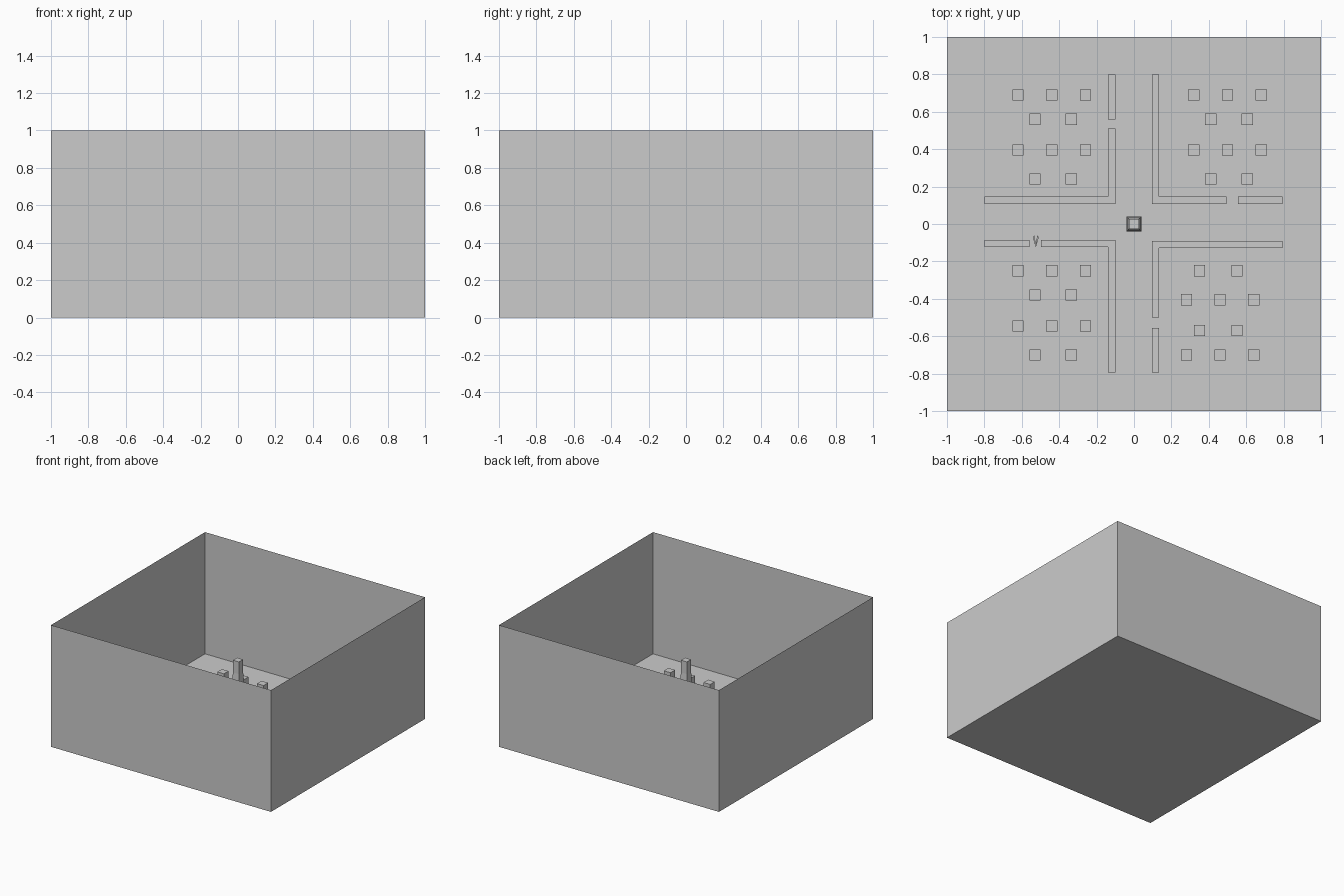
import bpy

if "Cube" in bpy.data.objects:
    bpy.data.objects.remove(bpy.data.objects["Cube"])


def mesh(name, verts, faces):
    me = bpy.data.meshes.new(name)
    me.from_pydata(verts, [], faces)
    ob = bpy.data.objects.new(name, me)
    bpy.context.collection.objects.link(ob)
    return ob


def prism(name, outline, z0, z1):
    n = len(outline)
    verts = [(x, y, z) for z in (z0, z1) for x, y in outline]
    faces = [(i, (i + 1) % n, (i + 1) % n + n, i + n) for i in range(n)]
    return mesh(name, verts, faces + [tuple(range(n))[::-1], tuple(range(n, 2 * n))])


def block(name, x0, x1, y0, y1, h):
    return prism(name, [(x0, y0), (x1, y0), (x1, y1), (x0, y1)], 0, h)


def square_loft(name, rings):
    # stacked square sections: (half width, height)
    verts = [(sx * r, sy * r, z) for r, z in rings
             for sx, sy in ((-1, -1), (1, -1), (1, 1), (-1, 1))]
    faces = [(4*k + i, 4*k + (i+1) % 4, 4*k + 4 + (i+1) % 4, 4*k + 4 + i)
             for k in range(len(rings) - 1) for i in range(4)]
    m = len(verts)
    return mesh(name, verts, faces + [(3, 2, 1, 0), (m-4, m-3, m-2, m-1)])


# Open-topped enclosure: floor and four thin walls
c = [(-1, -1), (1, -1), (1, 1), (-1, 1)]
mesh("enclosure", [(x, y, z) for z in (0, 1) for x, y in c],
     [(3, 2, 1, 0)] + [(i, (i+1) % 4, (i+1) % 4 + 4, i + 4) for i in range(4)])

# Low L-shaped borders around each plot
W, H = 0.038, 0.05


def border(name, cx, cy, ex, ey):
    # inner corner, then ends of the x arm and the y arm
    sx, sy = (1 if ex > cx else -1), (1 if ey > cy else -1)
    ix, iy = cx + sx * W, cy + sy * W
    pts = [(cx, cy), (ex, cy), (ex, iy), (ix, iy), (ix, ey), (cx, ey)]
    prism(name, pts if sx * sy > 0 else pts[::-1], 0, H)


border("border_back_left", -0.10, 0.108, -0.80, 0.51)
border("border_back_right", 0.096, 0.108, 0.495, 0.80)
border("border_front_left", -0.10, -0.085, -0.497, -0.795)
border("border_front_right", 0.096, -0.09, 0.795, -0.50)

# Short border pieces beyond the gate gaps
block("border_end_back_left", -0.138, -0.10, 0.56, 0.80, H)
block("border_end_back_right", 0.556, 0.795, 0.108, 0.146, H)
block("border_end_front_left", -0.80, -0.56, -0.123, -0.085, H)
block("border_end_front_right", 0.096, 0.134, -0.795, -0.555, H)

# Staggered rows of stones in the four plots
three_l, two_l = (-0.62, -0.44, -0.26), (-0.53, -0.335)
three_r, two_r = (0.32, 0.50, 0.68), (0.41, 0.605)
three_f, two_f = (0.28, 0.46, 0.64), (0.35, 0.55)
back, front = (0.69, 0.56, 0.395, 0.24), (-0.25, -0.38, -0.545, -0.70)
plots = [(back, (three_l, two_l) * 2), (back, (three_r, two_r) * 2),
         (front, (three_l, two_l) * 2),
         ((-0.25, -0.405, -0.57, -0.70), (two_f, three_f) * 2)]
for ys, rows in plots:
    for y, xs in zip(ys, rows):
        for x in xs:
            block("stone", x - 0.03, x + 0.03, y - 0.03, y + 0.03, 0.075)

# Central tapering pillar
square_loft("pillar", [(0.04, 0), (0.04, 0.1), (0.034, 0.13), (0.034, 0.40),
                       (0.027, 0.50), (0.027, 0.60)])

# Small V-shaped marker in the front left gap
for s in (-1, 1):
    x, y = -0.525, -0.125
    pts = [(x, y), (x + s * 0.016, y + 0.055), (x + s * 0.008, y + 0.065), (x, y + 0.02)]
    prism("marker_prong", pts if s > 0 else pts[::-1], 0, 0.03)
